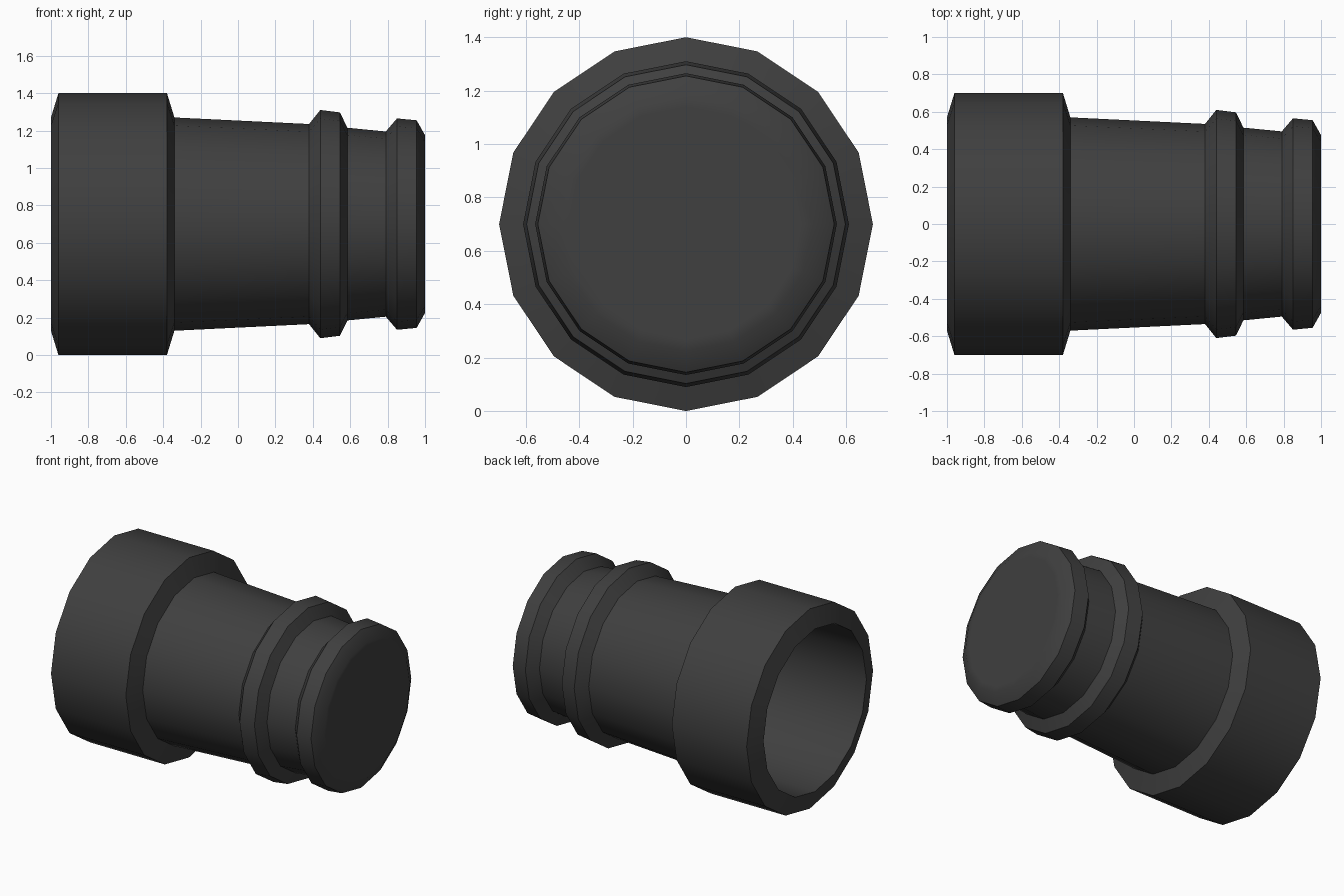
import bpy, bmesh, math

if "Cube" in bpy.data.objects:
    bpy.data.objects.remove(bpy.data.objects["Cube"])

SIDES, AXIS_Z = 16, 0.70

mat = bpy.data.materials.new("dark_grey")
mat.diffuse_color = (0.05, 0.05, 0.05, 1)
mat.use_nodes = True
mat.node_tree.nodes["Principled BSDF"].inputs["Base Color"].default_value = mat.diffuse_color

# (x, radius): inner bore from its floor to the open end, then the outside to the closed end
bore = [(0.97, 0.465), (-0.34, 0.56)]
collar = [(-1.0, 0.57), (-0.96, 0.70), (-0.38, 0.70), (-0.34, 0.57)]
barrel = [(0.38, 0.535), (0.44, 0.61), (0.545, 0.597), (0.585, 0.515),
          (0.79, 0.495), (0.85, 0.565), (0.955, 0.555), (1.0, 0.475)]


def lathe_x(name, profile):
    """Revolve a profile around the x axis and cap both ends."""
    bm = bmesh.new()
    rings = []
    for x, r in profile:
        rings.append([bm.verts.new((x, r * math.sin(i * math.tau / SIDES),
                                    AXIS_Z + r * math.cos(i * math.tau / SIDES)))
                      for i in range(SIDES)])
    for a, b in zip(rings, rings[1:]):
        for i in range(SIDES):
            j = (i + 1) % SIDES
            bm.faces.new((a[i], a[j], b[j], b[i]))
    bm.faces.new(rings[0])
    bm.faces.new(rings[-1])
    bmesh.ops.recalc_face_normals(bm, faces=bm.faces)
    # narrow inset so the end cap only shades softly near its rim
    cap = [f for f in bm.faces if f.calc_center_median().x > 0.999]
    bmesh.ops.inset_region(bm, faces=cap, thickness=0.04)
    me = bpy.data.meshes.new(name)
    bm.to_mesh(me)
    bm.free()
    me.materials.append(mat)
    ob = bpy.data.objects.new(name, me)
    bpy.context.collection.objects.link(ob)
    bpy.context.view_layer.objects.active = ob
    ob.select_set(True)
    bpy.ops.object.shade_smooth_by_angle(angle=math.radians(35))
    return ob


# Hollow tapered barrel with wide collar and two raised rings
lathe_x("collared_barrel", bore + collar + barrel)
